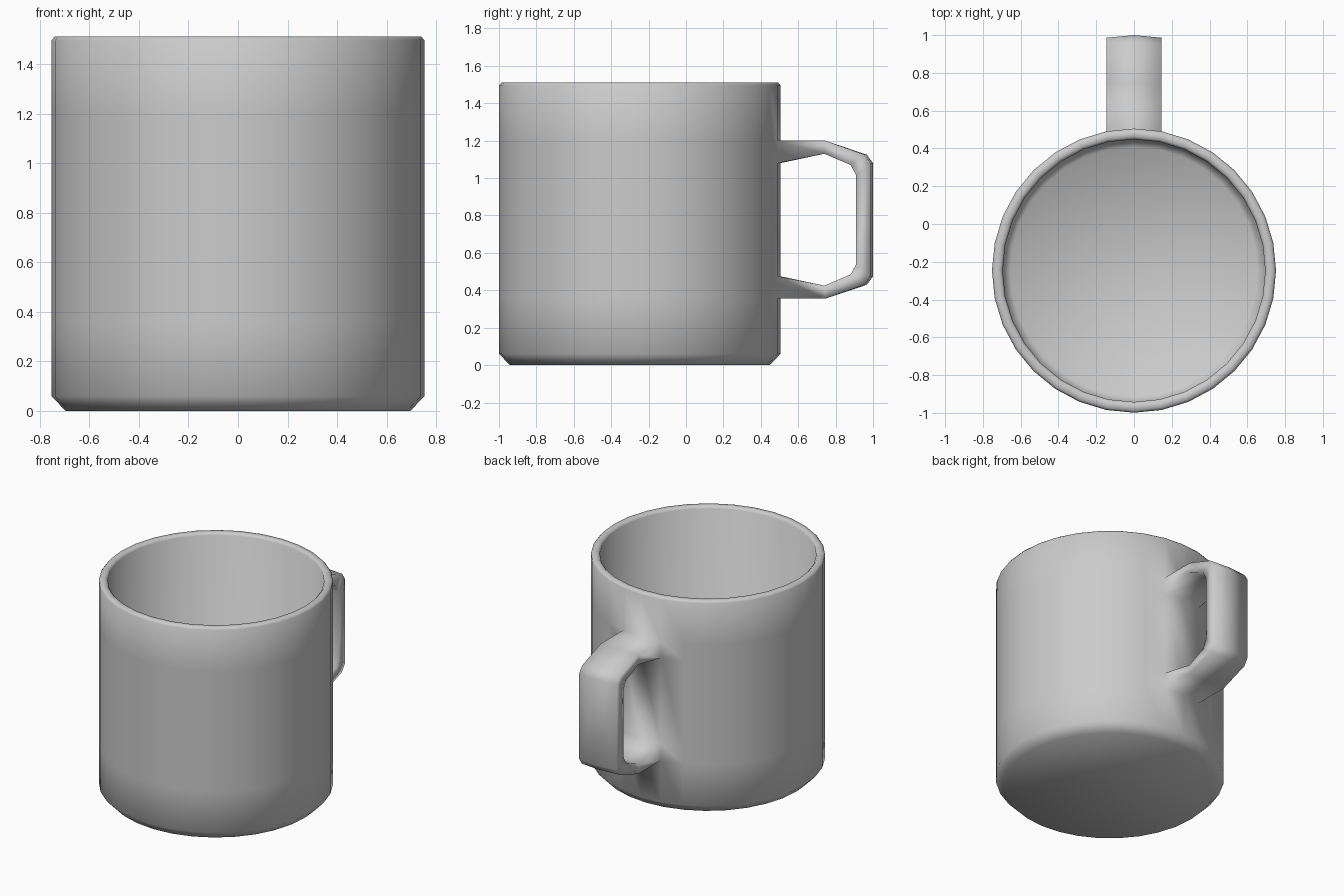
import bpy, bmesh, math

if "Cube" in bpy.data.objects:
    bpy.data.objects.remove(bpy.data.objects["Cube"])

N, CY, R = 32, -0.247, 0.752
TOP, BOT, MID = (1.2, 1.08), (0.475, 0.355), 0.7775

bm = bmesh.new()

# Cup: lathed profile (radius, z), from underside, over the rim, to inside floor
profile = [(0.695, 0), (R, 0.06), (R, BOT[1]), (R, BOT[0]), (R, TOP[1]), (R, TOP[0]),
           (R, 1.495), (0.74, 1.51), (0.708, 1.51), (0.695, 1.495),
           (0.695, 0.1), (0.655, 0.06)]
rings = []
for r, z in profile:
    rings.append([bm.verts.new((r * math.sin(2 * math.pi * i / N),
                                CY + r * math.cos(2 * math.pi * i / N), z))
                  for i in range(N)])
for k in range(len(rings) - 1):
    for i in range(N):
        # leave openings where the handle joins
        if k in (2, 4) and i in (0, N - 1):
            continue
        j = (i + 1) % N
        bm.faces.new((rings[k][i], rings[k][j], rings[k + 1][j], rings[k + 1][i]))
bm.faces.new(rings[0])
bm.faces.new(rings[-1])


# Handle: six-point sections swept from upper opening to lower opening
def opening(outer, inner):
    return [rings[outer][i] for i in (N - 1, 0, 1)] + [rings[inner][i] for i in (1, 0, N - 1)]


def section(oy, oz, iy, iz, crown):
    w = R * math.sin(2 * math.pi / N)
    pts = [(-w, oy, oz), (0, oy + crown, oz), (w, oy, oz),
           (w, iy, iz), (0, iy, iz), (-w, iy, iz)]
    return [bm.verts.new(p) for p in pts]


half = [(0.745, 1.2, 0.74, 1.13, 0), (0.955, 1.125, 0.88, 1.07, 0.012),
        (0.986, 1.08, 0.91, 1.015, 0.014)]
lower = [(a, 2 * MID - b, c, 2 * MID - d, e) for a, b, c, d, e in reversed(half)]
loops = [opening(5, 4)] + [section(*s) for s in half + lower] + [opening(2, 3)]
for a, b in zip(loops, loops[1:]):
    for i in range(6):
        j = (i + 1) % 6
        bm.faces.new((a[i], a[j], b[j], b[i]))

bmesh.ops.recalc_face_normals(bm, faces=bm.faces[:])
for f in bm.faces:
    f.smooth = True
mesh = bpy.data.meshes.new("mug")
bm.to_mesh(mesh)
bm.free()
bpy.context.collection.objects.link(bpy.data.objects.new("mug", mesh))
